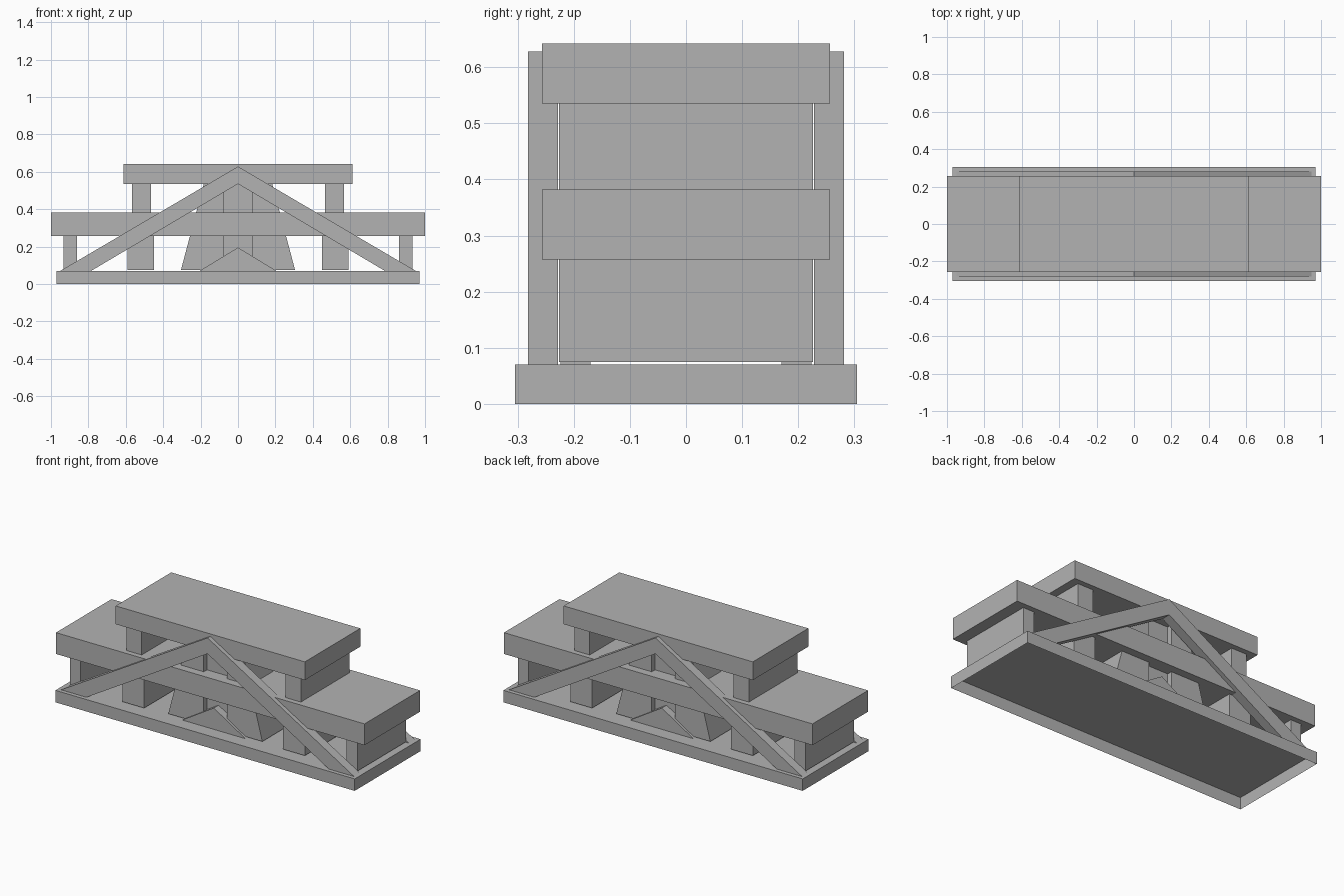
import bpy
import bmesh

cube = bpy.data.objects.get("Cube")
if cube:
    bpy.data.objects.remove(cube, do_unlink=True)

grey = bpy.data.materials.new("plain grey")
grey.use_nodes = True
colour = (0.45, 0.45, 0.45, 1)
grey.diffuse_color = colour
grey.node_tree.nodes["Principled BSDF"].inputs["Base Color"].default_value = colour


def prism(name, outline, y0, y1, open_bottom=False):
    """Extrude an outline of (x, z) points from y0 to y1."""
    bm = bmesh.new()
    face = bm.faces.new([bm.verts.new((x, y0, z)) for x, z in outline])
    grown = bmesh.ops.extrude_face_region(bm, geom=[face])["geom"]
    moved = [v for v in grown if isinstance(v, bmesh.types.BMVert)]
    bmesh.ops.translate(bm, verts=moved, vec=(0, y1 - y0, 0))
    bmesh.ops.recalc_face_normals(bm, faces=bm.faces)
    if open_bottom:
        low = [f for f in bm.faces if f.normal.z < -0.9]
        bmesh.ops.delete(bm, geom=low, context="FACES_ONLY")
    mesh = bpy.data.meshes.new(name)
    bm.to_mesh(mesh)
    bm.free()
    mesh.materials.append(grey)
    obj = bpy.data.objects.new(name, mesh)
    bpy.context.collection.objects.link(obj)
    return obj


def block(name, x0, x1, z0, z1, depth, **options):
    outline = [(x0, z0), (x1, z0), (x1, z1), (x0, z1)]
    return prism(name, outline, -depth, depth, **options)


BASE_TOP, FOOT = 0.07, 0.075
SHELF_LOW, SHELF_TOP, ROOF_LOW, ROOF_TOP = 0.257, 0.382, 0.535, 0.642

# Hollow base and the two slabs
block("base", -0.97, 0.97, 0, BASE_TOP, 0.305, open_bottom=True)
block("middle_slab", -1, 1, SHELF_LOW, SHELF_TOP, 0.257)
block("top_slab", -0.613, 0.613, ROOF_LOW, ROOF_TOP, 0.257)

# Supporting walls and tapered centre pier, mirrored left and right
for side, s in (("left", 1), ("right", -1)):
    for name, x0, x1, z0, z1 in (
        ("outer_wall", 0.862, 0.932, FOOT, SHELF_LOW),
        ("inner_wall", 0.45, 0.592, FOOT, SHELF_LOW),
        ("upper_wall", 0.466, 0.566, SHELF_TOP, ROOF_LOW),
    ):
        block(f"{side}_{name}", s * x0, s * x1, z0, z1, 0.226)
    pier = [(0.075, FOOT), (0.305, FOOT), (0.183, ROOF_LOW), (0.075, ROOF_LOW)]
    prism(f"{side}_pier", [(s * x, z) for x, z in pier], -0.21, 0.21)

# Recessed panel between the pier halves
block("pier_panel", -0.075, 0.075, FOOT, ROOF_LOW, 0.18)

# Sloping braces and small gables on the front and back
brace = [(-0.95, BASE_TOP), (0, 0.628), (0.95, BASE_TOP),
         (0.785, BASE_TOP), (0, 0.535), (-0.785, BASE_TOP)]
gable = [(-0.205, BASE_TOP), (0.205, BASE_TOP), (0, 0.195)]
for end, s in (("front", -1), ("back", 1)):
    prism(f"{end}_brace", brace, s * 0.228, s * 0.282)
    prism(f"{end}_gable", gable, s * 0.17, s * 0.224)
